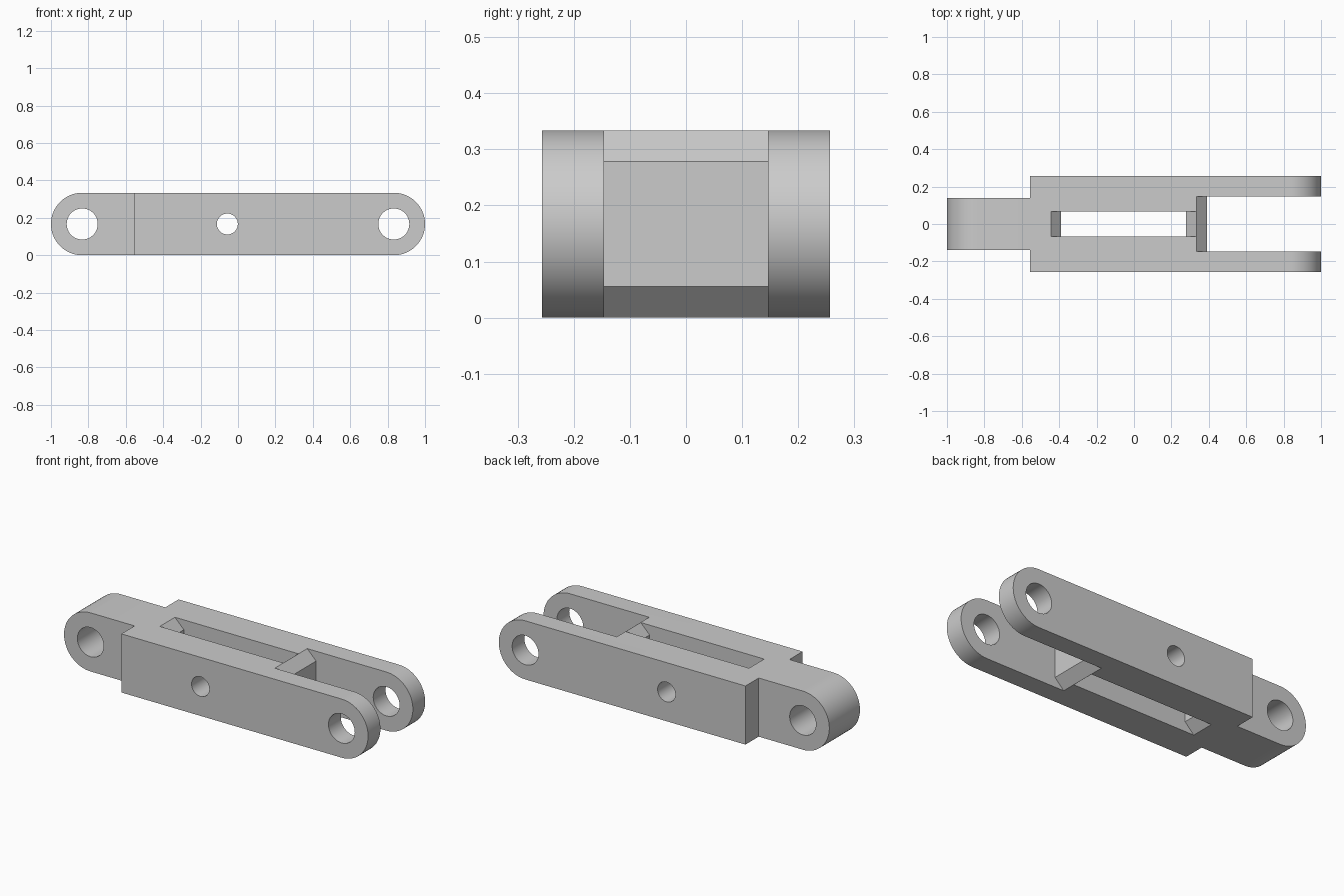
import bpy
import bmesh
import math

if "Cube" in bpy.data.objects:
    bpy.data.objects.remove(bpy.data.objects["Cube"], do_unlink=True)

H = 0.334            # link height
R = H / 2            # rounded end radius
PIN = 1 - R          # pin hole distance from centre
HALF = 0.257         # half width of the body
CH = 0.056           # chamfer size

steel = bpy.data.materials.new("light grey metal")
steel.use_nodes = True
GREY = (0.6, 0.6, 0.6, 1)
steel.diffuse_color = GREY
steel.node_tree.nodes["Principled BSDF"].inputs["Base Color"].default_value = GREY


def prism(name, profile, y0, y1):
    """Extrude an x-z outline along y."""
    bm = bmesh.new()
    face = bm.faces.new([bm.verts.new((x, y0, z)) for x, z in profile])
    out = bmesh.ops.extrude_face_region(bm, geom=[face])
    moved = [v for v in out["geom"] if isinstance(v, bmesh.types.BMVert)]
    bmesh.ops.translate(bm, verts=moved, vec=(0, y1 - y0, 0))
    bmesh.ops.recalc_face_normals(bm, faces=bm.faces)
    mesh = bpy.data.meshes.new(name)
    bm.to_mesh(mesh)
    bm.free()
    mesh.materials.append(steel)
    obj = bpy.data.objects.new(name, mesh)
    bpy.context.collection.objects.link(obj)
    return obj


def arc(cx, r, start, end, n):
    angles = [math.radians(start + (end - start) * i / n) for i in range(n + 1)]
    return [(cx + r * math.cos(a), R + r * math.sin(a)) for a in angles]


def rect(x0, x1):
    return [(x0, -1), (x1, -1), (x1, H + 1), (x0, H + 1)]


def chamfered(x, d):
    """End wall outline from bottom to top, bulging by d at mid height."""
    return [(x, -0.1), (x, 0), (x + d, CH), (x + d, H - CH), (x, H), (x, H + 0.1)]


# Full-width bar with rounded ends
link = prism("clevis_link", arc(PIN, R, -90, 90, 32) + arc(-PIN, R, 90, 270, 32), -HALF, HALF)

# Narrowed tongue, fork gap, and central slot
cutters = [prism("tongue_side_cut", rect(-2, -0.555), s * 0.138, s * 0.5) for s in (-1, 1)]
cutters.append(prism("fork_gap_cut", [(2, H + 0.1), (2, -0.1)] + chamfered(0.334, CH), -0.146, 0.146))
cutters.append(prism("slot_cut", chamfered(0.333, -CH) + chamfered(-0.445, CH)[::-1], -0.068, 0.068))

# Pin holes and the small cross hole
for x, r in ((-PIN, 0.083), (PIN, 0.083), (-0.057, 0.056)):
    cutters.append(prism("hole_cut", arc(x, r, 0, 348.75 + 3.75, 47), -1, 1))

bpy.context.view_layer.objects.active = link
link.select_set(True)
for cutter in cutters:
    cutter.hide_render = True
    mod = link.modifiers.new("cut", "BOOLEAN")
    mod.operation = "DIFFERENCE"
    mod.solver = "EXACT"
    mod.object = cutter
    bpy.ops.object.modifier_apply(modifier=mod.name)
    bpy.data.objects.remove(cutter, do_unlink=True)

bpy.ops.object.shade_smooth_by_angle(angle=math.radians(30))
